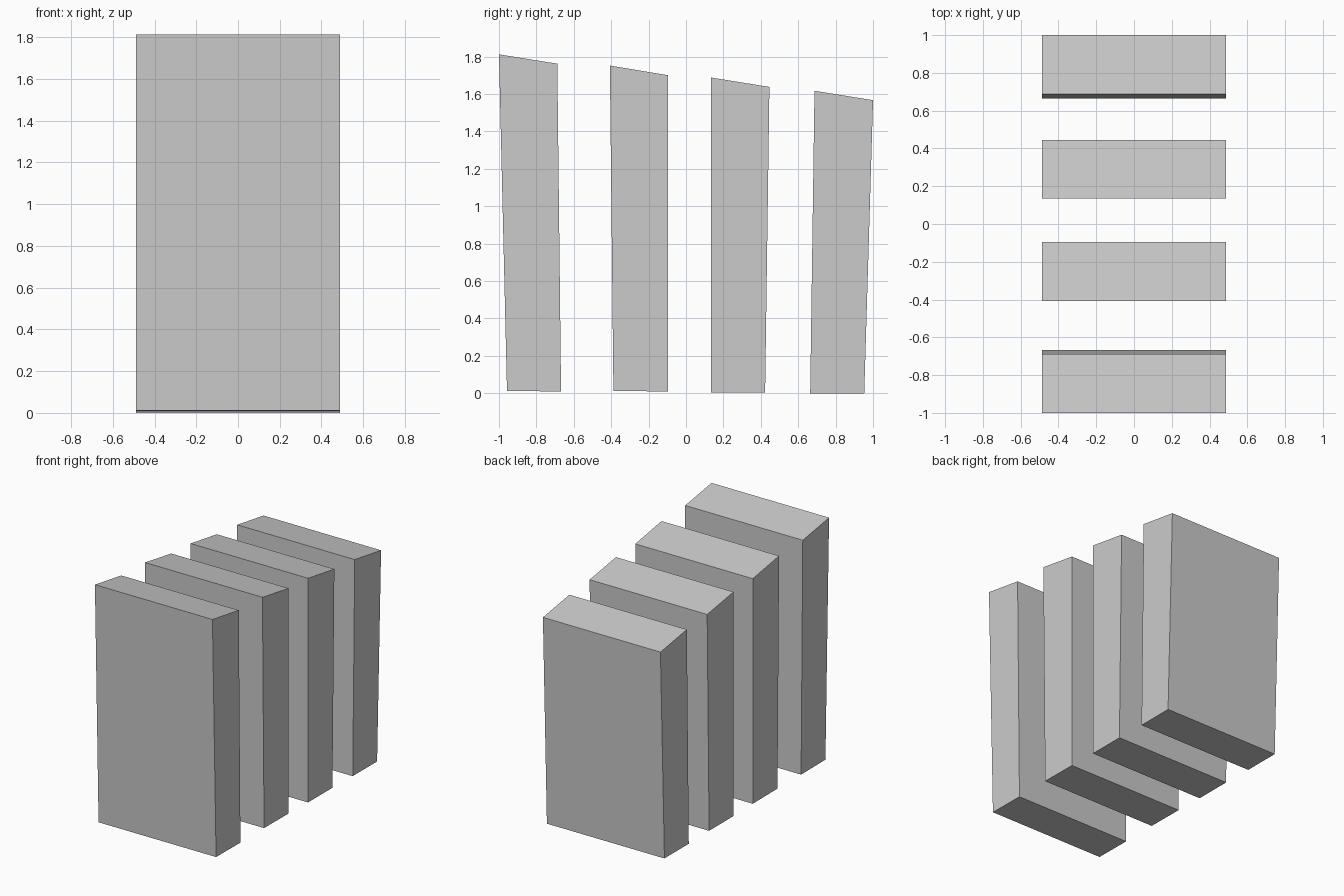
import bpy
import bmesh

cube = bpy.data.objects.get("Cube")
if cube:
    bpy.data.objects.remove(cube, do_unlink=True)

HALF_WIDTH = 0.488

grey = bpy.data.materials.new("light_grey")
grey.use_nodes = True
colour = (0.6, 0.6, 0.6, 1)
grey.diffuse_color = colour
grey.node_tree.nodes["Principled BSDF"].inputs["Base Color"].default_value = colour


def slab(name, profile):
    """Extrude a side profile of (y, z) points across the full width."""
    bm = bmesh.new()
    side = bm.faces.new([bm.verts.new((-HALF_WIDTH, y, z)) for y, z in profile])
    result = bmesh.ops.extrude_face_region(bm, geom=[side], use_keep_orig=True)
    moved = [v for v in result["geom"] if isinstance(v, bmesh.types.BMVert)]
    bmesh.ops.translate(bm, verts=moved, vec=(2 * HALF_WIDTH, 0, 0))
    bmesh.ops.recalc_face_normals(bm, faces=bm.faces)
    mesh = bpy.data.meshes.new(name)
    bm.to_mesh(mesh)
    bm.free()
    mesh.materials.append(grey)
    obj = bpy.data.objects.new(name, mesh)
    bpy.context.collection.objects.link(obj)


# Four upright slabs with sloping tops, front to back
slab("front_slab", [(-0.957, 0.012), (-0.668, 0.01), (-0.688, 1.762), (-1, 1.812)])
slab("front_middle_slab", [(-0.388, 0.012), (-0.095, 0.01), (-0.095, 1.7), (-0.407, 1.752)])
slab("back_middle_slab", [(0.134, 0.005), (0.423, 0.005), (0.446, 1.638), (0.134, 1.688)])
slab("back_slab", [(0.664, 0), (0.953, 0), (1, 1.567), (0.687, 1.617)])
